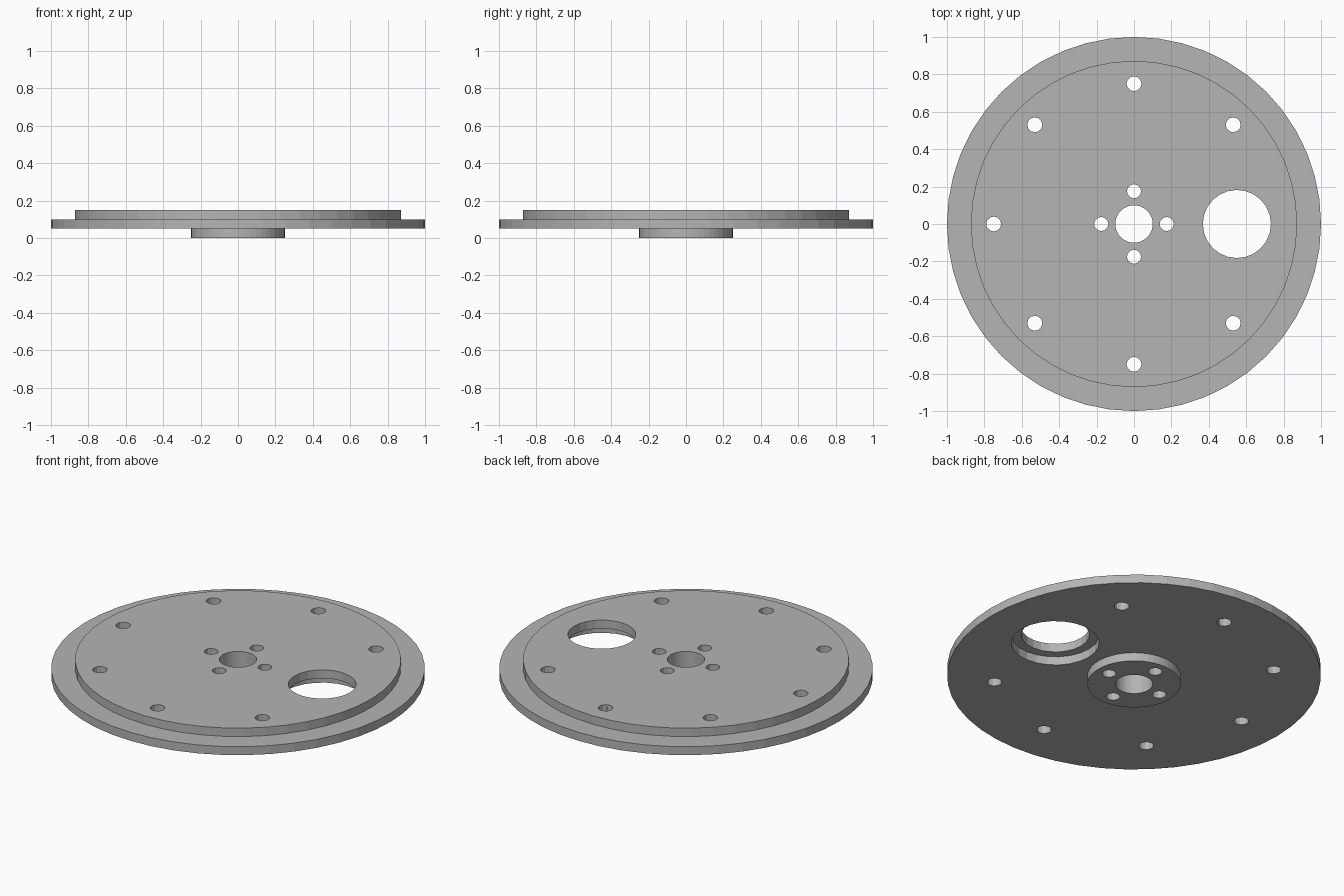
import bpy
import bmesh
from math import cos, sin, pi

cube = bpy.data.objects.get("Cube")
if cube:
    bpy.data.objects.remove(cube, do_unlink=True)

# Single grey metal colour
GREY = (0.46, 0.46, 0.46, 1)
metal = bpy.data.materials.new("grey metal")
metal.use_nodes = True
metal.diffuse_color = GREY
metal.node_tree.nodes["Principled BSDF"].inputs["Base Color"].default_value = GREY


def lathe(name, profile, sides):
    """Revolve a closed (radius, z) profile into a ring-shaped solid."""
    bm = bmesh.new()
    rings = [[bm.verts.new((r * cos(2 * pi * i / sides), r * sin(2 * pi * i / sides), z))
              for i in range(sides)] for r, z in profile]
    for a, b in zip(rings, rings[1:] + rings[:1]):
        for i in range(sides):
            j = (i + 1) % sides
            bm.faces.new((a[i], a[j], b[j], b[i]))
    bmesh.ops.recalc_face_normals(bm, faces=bm.faces)
    mesh = bpy.data.meshes.new(name)
    bm.to_mesh(mesh)
    bm.free()
    mesh.materials.append(metal)
    obj = bpy.data.objects.new(name, mesh)
    bpy.context.collection.objects.link(obj)
    return obj


def drill(target, x, y, radius, low, high, sides):
    """Cut a round hole between two heights."""
    bpy.ops.mesh.primitive_cylinder_add(vertices=sides, radius=radius, depth=high - low,
                                        location=(x, y, (low + high) / 2))
    cutter = bpy.context.object
    cutter.name = "hole_cutter"
    cutter.hide_render = True
    cutter.data.materials.append(metal)
    bpy.context.view_layer.objects.active = target
    mod = target.modifiers.new("hole", "BOOLEAN")
    mod.operation = "DIFFERENCE"
    mod.solver = "EXACT"
    mod.object = cutter
    bpy.ops.object.modifier_apply(modifier=mod.name)
    bpy.data.objects.remove(cutter, do_unlink=True)


# Stepped disc: hub below, wide flange, raised plate on top, central bore
HUB, FLANGE, STEP, TOP = 0, 0.05, 0.10, 0.15
disc = lathe("flanged_disc", [(0.1, HUB), (0.25, HUB), (0.25, FLANGE), (1, FLANGE),
                              (1, STEP), (0.872, STEP), (0.872, TOP), (0.1, TOP)], 48)

# Outer bolt circle, leaving out the place of the large opening
for k in range(1, 8):
    a = k * pi / 4
    drill(disc, 0.75 * cos(a), 0.75 * sin(a), 0.04, -0.1, 0.3, 12)

# Hub bolt circle
for k in range(4):
    a = k * pi / 2
    drill(disc, 0.175 * cos(a), 0.175 * sin(a), 0.038, -0.1, 0.3, 12)

# Large opening with a wider counterbore from below
drill(disc, 0.55, 0, 0.182, -0.1, 0.3, 24)
drill(disc, 0.55, 0, 0.235, -0.1, STEP, 24)
